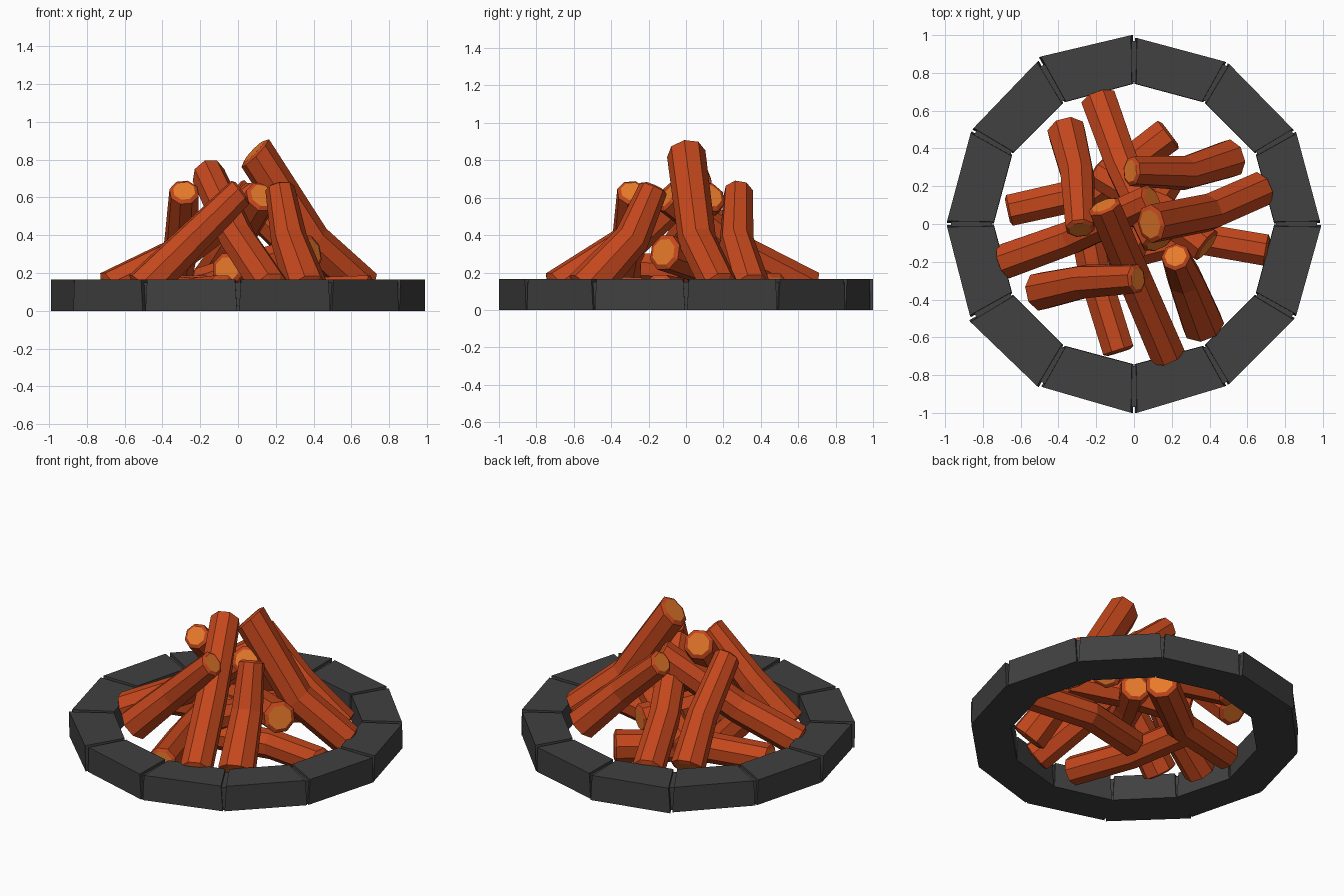
import bpy, bmesh, math
from mathutils import Vector

if "Cube" in bpy.data.objects:
    bpy.data.objects.remove(bpy.data.objects["Cube"])

def mat(name, col):
    m = bpy.data.materials.new(name)
    m.diffuse_color = (*col, 1)
    m.use_nodes = True
    m.node_tree.nodes["Principled BSDF"].inputs["Base Color"].default_value = m.diffuse_color
    return m

BARK = mat("bark red brown", (0.55, 0.063, 0.012))
WOOD = mat("cut wood orange", (0.82, 0.2, 0.024))
STONE = mat("dark stone", (0.052, 0.052, 0.052))

def finish(bm, name, mats):
    bmesh.ops.recalc_face_normals(bm, faces=bm.faces)
    me = bpy.data.meshes.new(name)
    bm.to_mesh(me)
    bm.free()
    for m in mats:
        me.materials.append(m)
    ob = bpy.data.objects.new(name, me)
    bpy.context.collection.objects.link(ob)

# bent eight-sided log through base, bend and tip, with rimmed cut ends;
# tilt < 1 turns the cut at the tip towards the vertical
def log(name, base, mid, tip, r0, r1, tilt=1.0, sides=8):
    p = [Vector(v) for v in (base, mid, tip)]
    d0, d1 = (p[1] - p[0]).normalized(), (p[2] - p[1]).normalized()
    cut = Vector((d1.x, d1.y, d1.z * tilt)).normalized()
    rings = [(p[0], d0, r0 * 0.75), (p[0] + d0 * 0.012, d0, r0),
             (p[1], (d0 + d1).normalized(), (r0 + r1) / 2),
             (p[2] - d1 * 0.012, cut, r1), (p[2], cut, r1 * 0.75)]
    side = d0.cross(Vector((0, 0, 1))).normalized()
    bm = bmesh.new()
    loops = []
    for c, d, r in rings:
        u = (side - d * side.dot(d)).normalized()
        w = d.cross(u)
        loops.append([bm.verts.new(c + r * (u * math.cos(a) + w * math.sin(a)))
                      for a in (math.tau * (i + 0.5) / sides for i in range(sides))])
    for a, b in zip(loops, loops[1:]):
        for i in range(sides):
            j = (i + 1) % sides
            bm.faces.new((a[i], a[j], b[j], b[i]))
    for end in (loops[0], loops[-1]):
        bm.faces.new(end).material_index = 1
    finish(bm, name, (BARK, WOOD))

# leaning logs: base, bend, tip, base radius, tip radius, cut tilt
leaning = [
    ((0.675, 0.185, 0.115), (0.39, 0.06, 0.37), (0.085, 0.0, 0.845), 0.1, 0.104, 0.62),
    ((-0.19, 0.67, 0.11), (-0.06, 0.31, 0.30), (0.13, -0.10, 0.61), 0.1, 0.09, 0.8),
    ((-0.69, -0.20, 0.11), (-0.33, -0.07, 0.29), (0.10, 0.13, 0.61), 0.1, 0.09, 0.8),
    ((0.18, -0.70, 0.11), (0.0, -0.28, 0.38), (-0.16, 0.10, 0.725), 0.1, 0.092, 0.5),
    ((-0.36, 0.50, 0.11), (-0.30, 0.26, 0.35), (-0.285, -0.03, 0.635), 0.105, 0.08, 0.75),
    ((-0.51, -0.36, 0.11), (-0.26, -0.305, 0.36), (0.02, -0.29, 0.635), 0.105, 0.08, 0.75),
    ((0.37, -0.545, 0.10), (0.27, -0.29, 0.38), (0.22, -0.17, 0.66), 0.115, 0.078, 1.0),
    ((0.52, 0.35, 0.11), (0.27, 0.27, 0.37), (-0.02, 0.28, 0.635), 0.105, 0.08, 0.75),
]
for i, spec in enumerate(leaning):
    log(f"leaning_log_{i + 1}", *spec)

# logs lying on the ground and stacked inside
lying = [
    ((-0.67, 0.07, 0.095), (-0.22, 0.17, 0.10), (0.19, 0.48, 0.105), 0.09, 0.1),
    ((-0.08, -0.68, 0.105), (-0.21, -0.26, 0.09), (-0.30, 0.20, 0.10), 0.09, 0.09),
    ((0.71, -0.14, 0.105), (0.30, -0.07, 0.09), (-0.14, -0.18, 0.10), 0.09, 0.09),
    ((-0.20, 0.28, 0.14), (0.10, 0.10, 0.23), (0.39, -0.12, 0.31), 0.09, 0.1),
    ((-0.06, -0.22, 0.22), (0.04, 0.0, 0.21), (0.18, 0.23, 0.19), 0.09, 0.09),
]
for i, spec in enumerate(lying):
    log(f"lying_log_{i + 1}", *spec)

# wedge-shaped block: angles in degrees for base and top, inner and outer radii
def wedge(name, base, top, inner, outer0, outer1, height):
    bm = bmesh.new()
    lo, hi = [], []
    for q, (a0, a1), z in ((lo, base, 0), (hi, top, height)):
        for r, a in ((inner, a0), (outer0, a0), (outer1, a1), (inner, a1)):
            a = math.radians(a)
            q.append(bm.verts.new((r * math.cos(a), r * math.sin(a), z)))
    bm.faces.new(lo)
    bm.faces.new(hi)
    for i in range(4):
        j = (i + 1) % 4
        bm.faces.new((lo[i], lo[j], hi[j], hi[i]))
    finish(bm, name, (STONE,))

# ring of twelve slightly uneven stones, each joint backed by a recessed filler
OUTER = [(.985, .985), (.98, .985), (.985, .985), (1.0, 1.015), (1.0, .99), (.99, .99),
         (.99, .995), (1.01, 1.0), (.99, 1.0), (1.0, .985), (.985, .985), (.985, .99)]
for k, (o0, o1) in enumerate(OUTER):
    a = 30 * k
    wedge(f"ring_stone_{k + 1}", (a + 0.3, a + 29.7), (a + 0.9, a + 29.1),
          0.742, o0, o1, 0.165)
    wedge(f"joint_filler_{k + 1}", (a - 1.5, a + 1.5), (a - 1.5, a + 1.5),
          0.752, 0.97, 0.97, 0.15)
